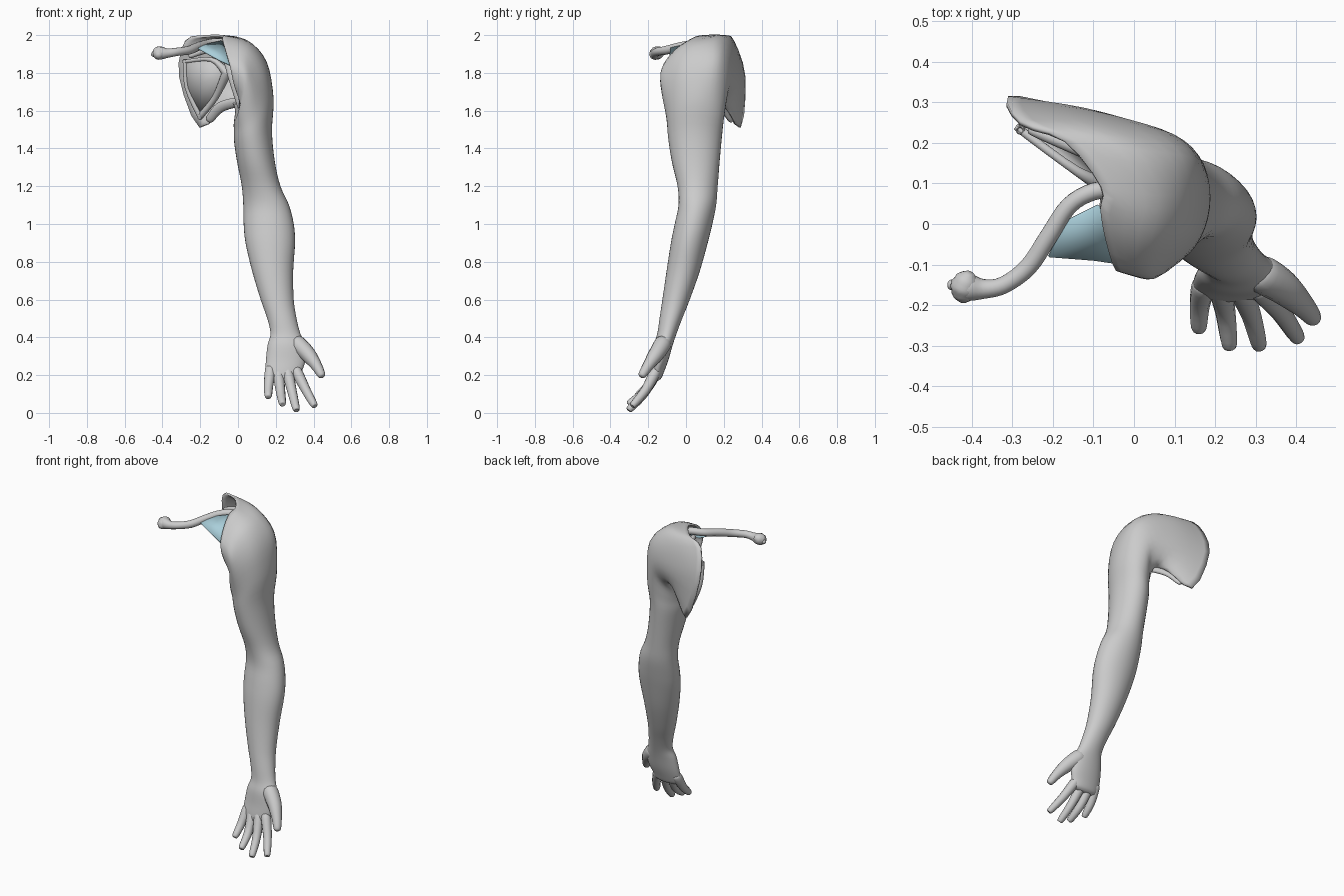
import bpy, bmesh, math
from mathutils import Vector

if "Cube" in bpy.data.objects:
    bpy.data.objects.remove(bpy.data.objects["Cube"], do_unlink=True)

SIDES = 12


def make_material(name, colour):
    material = bpy.data.materials.new(name)
    material.use_nodes = True
    material.diffuse_color = colour
    material.node_tree.nodes["Principled BSDF"].inputs["Base Color"].default_value = colour
    return material


pale_grey = make_material("pale_grey", (0.6, 0.6, 0.6, 1))
muscle_blue = make_material("muscle_blue", (0.40, 0.62, 0.70, 1))


def spline(points, steps, cyclic=False):
    """Smooth curve through the given points."""
    count = len(points)
    pick = (lambda i: points[i % count]) if cyclic else (lambda i: points[min(max(i, 0), count - 1)])
    result = []
    for i in range(count if cyclic else count - 1):
        a, b, c, d = (pick(i + k) for k in (-1, 0, 1, 2))
        for s in range(steps):
            t = s / steps
            result.append(b + (c - a) * (t / 2) + (a * 2 - b * 5 + c * 4 - d) * (t * t / 2)
                          + (b * 3 - a - c * 3 + d) * (t ** 3 / 2))
    if not cyclic:
        result.append(points[-1].copy())
    return result


def finish(name, bm, material, thickness=0.0, offset=-1.0):
    bmesh.ops.recalc_face_normals(bm, faces=bm.faces)
    mesh = bpy.data.meshes.new(name)
    bm.to_mesh(mesh)
    bm.free()
    mesh.materials.append(material)
    obj = bpy.data.objects.new(name, mesh)
    bpy.context.collection.objects.link(obj)
    if thickness:
        shell = obj.modifiers.new("thickness", "SOLIDIFY")
        shell.thickness = thickness
        shell.offset = offset
    bpy.ops.object.select_all(action="DESELECT")
    obj.select_set(True)
    bpy.context.view_layer.objects.active = obj
    bpy.ops.object.shade_smooth_by_angle(angle=math.radians(50))


def loft(name, rings, material, along=4, around=3, open_start=False, thickness=0.0):
    """Smooth skin through closed rings of equal point count."""
    rings = [spline(ring, around, cyclic=True) for ring in rings]
    columns = [spline(list(column), along) for column in zip(*rings)]
    bm = bmesh.new()
    verts = [[bm.verts.new(p) for p in column] for column in columns]
    for left, right in zip(verts, verts[1:] + verts[:1]):
        for k in range(len(left) - 1):
            bm.faces.new((left[k], left[k + 1], right[k + 1], right[k]))
    bm.faces.new([column[-1] for column in verts])
    if not open_start:
        bm.faces.new([column[0] for column in reversed(verts)])
    finish(name, bm, material, thickness)


def tube(name, path, radii, flatten=1.0):
    """Round-ended limb along a path, with a radius at each point."""
    points = [Vector(p) for p in path]
    first = (points[0] - points[1]).normalized()
    last = (points[-1] - points[-2]).normalized()
    points = ([points[0] + first * radii[0] * 0.6] + points + [points[-1] + last * radii[-1] * 0.6])
    radii = [radii[0] * 0.35] + list(radii) + [radii[-1] * 0.35]
    rings = []
    for i, (centre, radius) in enumerate(zip(points, radii)):
        tangent = (points[min(i + 1, len(points) - 1)] - points[max(i - 1, 0)]).normalized()
        side = tangent.cross(Vector((0.2, 1, 0.3))).normalized()
        up = tangent.cross(side)
        rings.append([centre + side * radius * math.cos(a) + up * radius * flatten * math.sin(a)
                      for a in (math.tau * k / SIDES for k in range(SIDES))])
    loft(name, rings, pale_grey, around=1)


def sheet(name, outline, material, thickness):
    """Thin fanned plate."""
    bm = bmesh.new()
    face = bm.faces.new([bm.verts.new(p) for p in outline])
    bmesh.ops.poke(bm, faces=[face])
    finish(name, bm, material, thickness, 0.0)


def section(z, x_min, x_max, y_min, y_max, skew=0.0, tilt=0.0):
    """Oval slice of the arm; skew carries its outer side forward."""
    ring = []
    for k in range(SIDES):
        a = math.tau * k / SIDES
        ring.append(Vector(((x_min + x_max) / 2 + (x_max - x_min) / 2 * math.cos(a),
                            (y_min + y_max) / 2 - (y_max - y_min) / 2 * math.sin(a + skew),
                            z + tilt * math.cos(a))))
    return ring


# Shoulder rings: the open inner edge, then two over the rounded shoulder
opening = [(-.08, .09, 2), (-.083, .035, 1.985), (-.07, -.04, 1.935), (-.045, -.115, 1.845),
           (-.02, -.1, 1.73), (.008, -.04, 1.65), (-.01, .06, 1.63), (-.06, .185, 1.64),
           (-.2, .29, 1.51), (-.31, .315, 1.78), (-.28, .255, 1.97), (-.17, .205, 2)]
crown = [(.06, .07, 1.963), (.047, -.02, 1.94), (.03, -.09, 1.883), (.03, -.135, 1.8),
         (.02, -.12, 1.7), (.005, -.06, 1.6), (-.015, .04, 1.58), (-.018, .15, 1.635),
         (-.065, .24, 1.66), (-.12, .286, 1.77), (-.1, .255, 1.93), (.007, .183, 1.981)]
dome = [(.152, .08, 1.853), (.137, -.02, 1.83), (.1, -.09, 1.78), (.06, -.13, 1.72),
        (.02, -.11, 1.64), (-.008, -.06, 1.56), (-.022, .04, 1.54), (-.008, .135, 1.575),
        (.03, .2, 1.645), (.055, .235, 1.745), (.09, .219, 1.84), (.14, .166, 1.866)]
rings = [[Vector(p) for p in ring] for ring in (opening, crown, dome)]

# Arm slices from the upper arm to the knuckles
for slice_data in [
        (1.58, -.022, .188, -.105, .205, -.12, .09), (1.46, -.02, .18, -.095, .19, -.04, .03),
        (1.33, -.005, .195, -.075, .178), (1.2, .02, .225, -.045, .168, .08),
        (1.1, .028, .27, -.04, .16, .1), (1, .03, .295, -.06, .14, .06),
        (.9, .04, .302, -.08, .115, .03), (.75, .075, .292, -.103, .073),
        (.6, .12, .295, -.125, .02), (.5, .155, .31, -.14, -.02),
        (.42, .172, .33, -.152, -.05), (.36, .157, .358, -.17, -.07),
        (.28, .148, .358, -.18, -.093), (.22, .146, .338, -.19, -.115),
        (.185, .155, .325, -.192, -.13), (.172, .19, .29, -.18, -.145)]:
    rings.append(section(*slice_data))
loft("arm_skin", rings, pale_grey, open_start=True, thickness=0.012)

# Fingers: base, middle joint and tip
fingers = {
    "little_finger": [(.172, -.15, .23), (.162, -.2, .145), (.16, -.255, .09)],
    "ring_finger": [(.212, -.155, .22), (.225, -.217, .115), (.235, -.296, .052)],
    "middle_finger": [(.262, -.16, .22), (.288, -.222, .105), (.308, -.296, .022)],
    "index_finger": [(.31, -.16, .22), (.36, -.215, .12), (.402, -.278, .044)],
}
for name, path in fingers.items():
    tube(name, path, (.029, .025, .019))
tube("thumb", [(.31, -.12, .37), (.37, -.158, .31), (.415, -.2, .25), (.442, -.232, .2)],
     (.045, .042, .03, .021))

# Collar bone with its knobbed inner end
tube("collar_bone", [(-.41, -.155, 1.905), (-.37, -.16, 1.905), (-.32, -.15, 1.912),
                     (-.26, -.105, 1.92), (-.21, -.03, 1.94), (-.16, .045, 1.955),
                     (-.1, .08, 1.962), (-.04, .085, 1.95)],
     (.034, .025, .022, .023, .023, .022, .022, .02))
tube("collar_bone_knob", [(-.42, -.175, 1.895), (-.418, -.155, 1.905), (-.41, -.135, 1.915)],
     (.029, .036, .029))
tube("collar_bone_stub", [(-.452, -.15, 1.898), (-.42, -.15, 1.9)], (.013, .016))

# Shoulder blade: plate, thick borders and ridge
blade = [(-.28, .232, 1.86), (-.27, .242, 1.72), (-.2, .242, 1.57),
         (-.12, .17, 1.67), (-.06, .09, 1.8), (-.14, .13, 1.87)]
sheet("shoulder_blade", blade, pale_grey, 0.012)
tube("shoulder_blade_inner_border", blade[:3], (.012, .012, .016))
tube("shoulder_blade_outer_border", blade[2:5], (.016, .017, .024))
tube("shoulder_blade_top_border", [blade[0], blade[5], blade[4]], (.01, .012, .024))
tube("shoulder_blade_ridge", [(-.25, .23, 1.89), (-.17, .2, 1.92), (-.04, .15, 1.95)],
     (.012, .018, .022))
tube("shoulder_blade_hook", [(-.06, .09, 1.87), (-.07, .03, 1.89), (-.04, -.02, 1.87)],
     (.018, .015, .013))

# Upper arm bone, mostly inside the skin
tube("upper_arm_bone", [(.03, .07, 1.84), (.07, .07, 1.78), (.09, .05, 1.55)], (.06, .05, .03))

# Muscle straps across the armpit
tube("front_strap", [(-.06, 0, 1.86), (-.025, -.02, 1.75), (.025, -.02, 1.6)],
     (.015, .02, .02), flatten=0.5)
tube("rear_strap", [(-.15, .235, 1.555), (-.09, .185, 1.62), (.02, .11, 1.65)],
     (.022, .028, .025), flatten=0.6)

# Blue chest muscle below the collar bone
sheet("chest_muscle", [(-.21, -.08, 1.93), (-.17, .005, 1.95), (-.09, .045, 1.968),
                       (-.01, .01, 1.9), (-.02, -.1, 1.83), (-.1, -.088, 1.868)],
      muscle_blue, 0.009)
